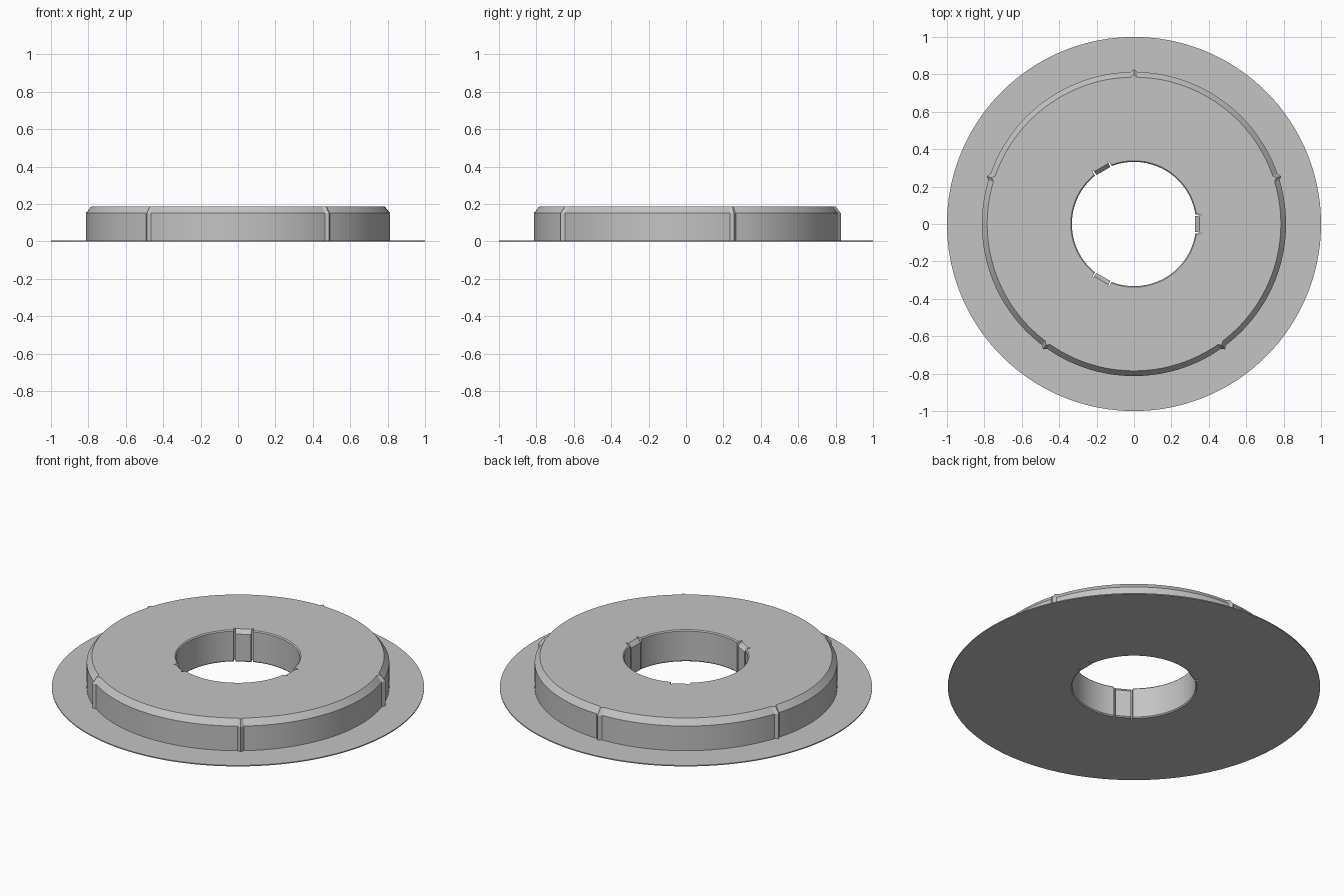
import bpy, bmesh
from math import sin, cos, radians, hypot

old = bpy.data.objects.get("Cube")
if old:
    bpy.data.objects.remove(old)

# Main dimensions
FLANGE_R, FLANGE_H = 1.0, 0.006
BODY_R, TOP_R, EDGE_Z, TOP_Z = 0.813, 0.785, 0.152, 0.187
HOLE_R, SLIT_R, TAB_X = 0.332, 0.358, 0.327
TAB_Y, SLIT_Y = 0.042, 0.052
RIBS = [18 + 72 * i for i in range(5)]
RIB_HALF, RIB_OUT = 1.2, 0.015


def is_rib(deg):
    return any(abs((deg - r + 180) % 360 - 180) < 0.1 for r in RIBS)


def turn(x, y, deg):
    a = radians(deg)
    return x * cos(a) - y * sin(a), x * sin(a) + y * cos(a)


def section(bm, outer_deg, inner, chamfer):
    """One closed radial section from the flange rim to the hole wall."""
    bump = RIB_OUT if is_rib(outer_deg) else 0
    outline = [(FLANGE_R, 0), (FLANGE_R, FLANGE_H), (BODY_R + bump, FLANGE_H),
               (BODY_R + bump, EDGE_Z), (TOP_R + bump, TOP_Z)]
    verts = [bm.verts.new((*turn(r, 0, outer_deg), z)) for r, z in outline]
    x, y = inner
    size = hypot(x, y)
    low = min(chamfer, 0.006)
    for grow, z in [(chamfer, TOP_Z), (0, TOP_Z - chamfer), (0, low), (low, 0)]:
        k = 1 + grow / size
        verts.append(bm.verts.new((x * k, y * k, z)))
    return verts


# Hole outline around one snap tab, with a slit on each side
wall_x = (HOLE_R ** 2 - SLIT_Y ** 2) ** 0.5
half = [(wall_x, SLIT_Y, 0.006), (SLIT_R, SLIT_Y, 0), (SLIT_R, TAB_Y, 0),
        (TAB_X, TAB_Y, 0.022), (TAB_X, TAB_Y / 2, 0.022)]
tab = [(x, -y, c) for x, y, c in half] + [(TAB_X, 0, 0.022)] + half[::-1]
tab_outer = [-9.6, -7.2, -6, -4.8, -2, 0, 2, 4.8, 6, 7.2, 9.6]

bm = bmesh.new()
rings = []
for base in (0, 120, 240):
    for (x, y, c), deg in zip(tab, tab_outer):
        rings.append(section(bm, base + deg, turn(x, y, base), c))
    # Plain stretch of hole wall up to the next tab
    angles = set(range(base + 12, base + 109, 2))
    for rib in RIBS:
        if base + 12 < rib < base + 108:
            angles |= {rib - RIB_HALF, rib + RIB_HALF}
    for deg in sorted(angles):
        rings.append(section(bm, deg, turn(HOLE_R, 0, deg), 0.006))

for a, b in zip(rings, rings[1:] + rings[:1]):
    for i in range(len(a)):
        j = (i + 1) % len(a)
        bm.faces.new((a[i], b[i], b[j], a[j]))
bmesh.ops.remove_doubles(bm, verts=bm.verts, dist=1e-5)
bmesh.ops.recalc_face_normals(bm, faces=bm.faces)

mesh = bpy.data.meshes.new("flanged_ring")
bm.to_mesh(mesh)
bm.free()
ring = bpy.data.objects.new("flanged_ring", mesh)
bpy.context.collection.objects.link(ring)

# Plain grey
grey = bpy.data.materials.new("light_grey")
grey.use_nodes = True
colour = (0.55, 0.55, 0.55, 1)
grey.diffuse_color = colour
grey.node_tree.nodes["Principled BSDF"].inputs["Base Color"].default_value = colour
mesh.materials.append(grey)

bpy.ops.object.select_all(action='DESELECT')
ring.select_set(True)
bpy.context.view_layer.objects.active = ring
bpy.ops.object.shade_smooth_by_angle(angle=radians(20))
